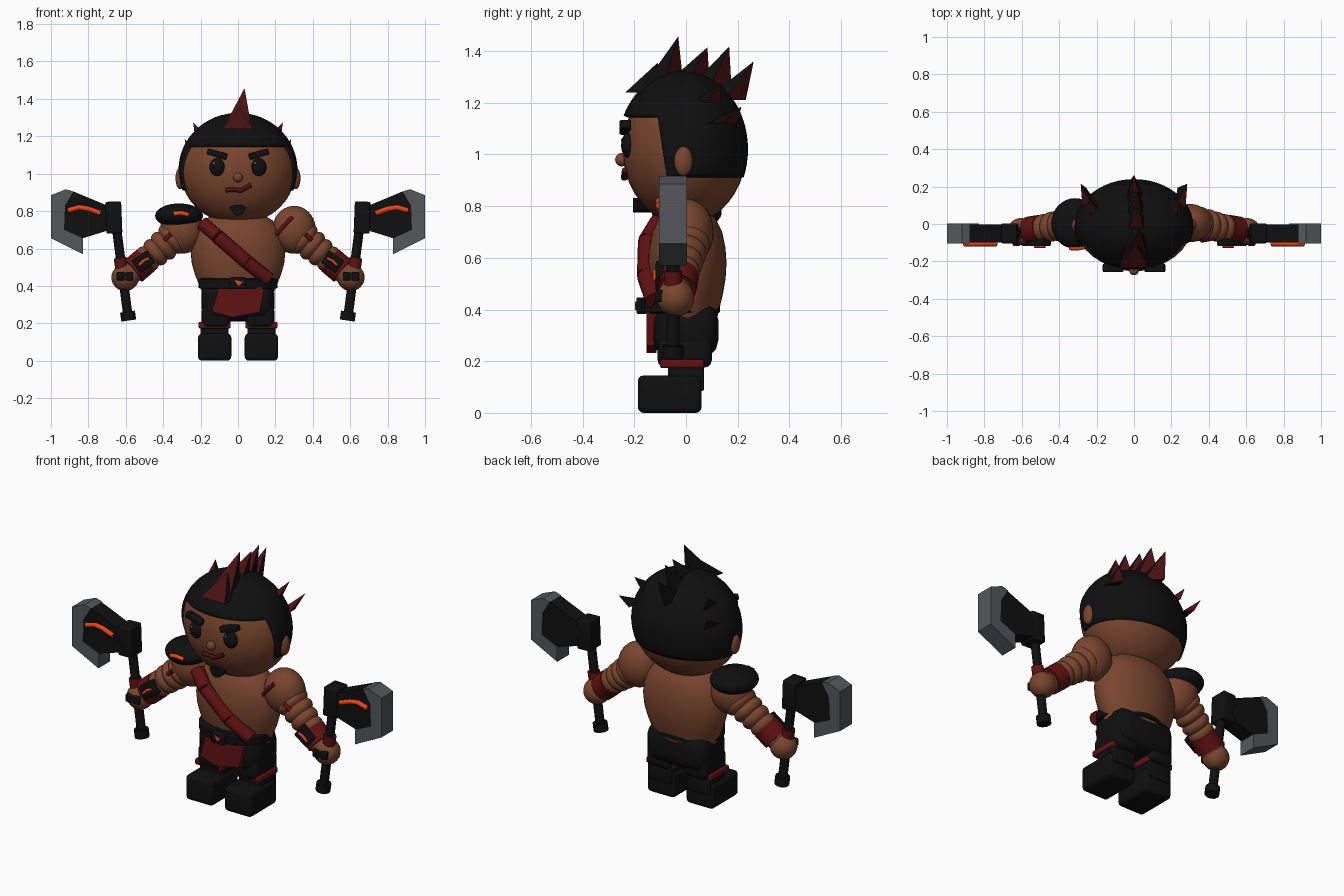
import bpy, bmesh, math
from mathutils import Vector, Matrix, Euler

cube = bpy.data.objects.get("Cube")
if cube:
    bpy.data.objects.remove(cube)


def material(name, *rgb):
    m = bpy.data.materials.new(name)
    m.use_nodes = True
    m.diffuse_color = (*rgb, 1)
    node = next(n for n in m.node_tree.nodes if n.type == 'BSDF_PRINCIPLED')
    node.inputs["Base Color"].default_value = (*rgb, 1)
    node.inputs["Roughness"].default_value = 0.8
    return m


SKIN = material("skin", .19, .06, .027)
BLACK = material("black", .005, .005, .005)
RED = material("strap_red", .115, .006, .006)
TIP = material("hair_tip_red", .065, .006, .006)
STEEL = material("steel", .09, .095, .105)
GLOW = material("glow_orange", .8, .06, .01)
made = []


def add(name, bm, *mats):
    bmesh.ops.recalc_face_normals(bm, faces=bm.faces)
    me = bpy.data.meshes.new(name)
    bm.to_mesh(me)
    bm.free()
    for m in mats:
        me.materials.append(m)
    ob = bpy.data.objects.new(name, me)
    bpy.context.collection.objects.link(ob)
    made.append(ob)
    return ob


def place(c, rot=(0, 0, 0), size=(1, 1, 1)):
    return Matrix.LocRotScale(Vector(c), Euler(rot), Vector(size))


def ball(name, c, r, mat, rot=(0, 0, 0)):
    bm = bmesh.new()
    bmesh.ops.create_uvsphere(bm, u_segments=32, v_segments=20, radius=1, matrix=place(c, rot, r))
    return add(name, bm, mat)


def box(name, c, size, mat, rot=(0, 0, 0), bevel=.008):
    bm = bmesh.new()
    bmesh.ops.create_cube(bm, size=1, matrix=place((0, 0, 0), size=size))
    bmesh.ops.bevel(bm, geom=bm.edges[:], offset=bevel, segments=3, profile=.5, affect='EDGES')
    bm.transform(place(c, rot))
    return add(name, bm, mat)


def rod(name, p, q, r, mat, sides=24):
    p, q = Vector(p), Vector(q)
    bm = bmesh.new()
    m = Matrix.Translation((p + q) / 2) @ (q - p).to_track_quat('Z', 'Y').to_matrix().to_4x4()
    bmesh.ops.create_cone(bm, cap_ends=True, segments=sides, radius1=r, radius2=r,
                          depth=(q - p).length, matrix=m)
    return add(name, bm, mat)


def plate(name, pts, y0, y1, mat, s=1):
    """Extrude an outline in x and z from y0 to y1."""
    bm = bmesh.new()
    f = bm.faces.new([bm.verts.new((s * x, y0, z)) for x, z in pts])
    ext = bmesh.ops.extrude_face_region(bm, geom=[f])["geom"]
    bmesh.ops.translate(bm, vec=(0, y1 - y0, 0), verts=[v for v in ext if isinstance(v, bmesh.types.BMVert)])
    return add(name, bm, mat)


def lathe(name, profile, ysquash, yc, mat, n=40):
    bm = bmesh.new()
    rings = [[bm.verts.new((r * math.cos(a), yc + ysquash * r * math.sin(a), z))
              for a in (math.tau * i / n for i in range(n))] for z, r in profile]
    for a, b in zip(rings, rings[1:]):
        for i in range(n):
            j = (i + 1) % n
            bm.faces.new((a[i], a[j], b[j], b[i]))
    bm.faces.new(rings[0])
    bm.faces.new(rings[-1])
    return add(name, bm, mat)


def stripe(name, pts, r, mat):
    cu = bpy.data.curves.new(name, 'CURVE')
    cu.dimensions = '3D'
    cu.bevel_depth, cu.bevel_resolution, cu.use_fill_caps = r, 2, True
    sp = cu.splines.new('POLY')
    sp.points.add(len(pts) - 1)
    for p, co in zip(sp.points, pts):
        p.co = (*co, 1)
    cu.materials.append(mat)
    bpy.context.collection.objects.link(bpy.data.objects.new(name, cu))


def spike(name, c, tip, w, d):
    """Swept-back hair spike: red front and rear facets, black flanks."""
    bm = bmesh.new()
    base = [bm.verts.new(Vector(c) + Vector(o)) for o in
            ((-w, -d, 0), (w, -d, 0), (w, d * .1, 0), (-w * .4, d * 1.3, 0))]
    top = bm.verts.new(tip)
    bm.faces.new(base).material_index = 0
    for i in range(4):
        bm.faces.new((base[i], base[(i + 1) % 4], top)).material_index = 1 - i % 2
    return add(name, bm, BLACK, TIP)


# Head and face
ball("head", (0, -.005, 1.02), (.31, .24, .29), SKIN)
ball("nose", (0, -.248, .98), (.026, .026, .026), SKIN)
stripe("mouth", [(-.065, -.233, .912), (-.02, -.24, .915), (.015, -.24, .91), (.07, -.236, .94)], .012, TIP)
plate("goatee", [(-.045, .82), (-.02, .832), (.02, .832), (.045, .82), (.025, .785), (0, .775), (-.025, .785)],
      -.205, -.13, BLACK)

# Hair cap: cut along the fringe, temples and nape
bm = bmesh.new()
bmesh.ops.create_uvsphere(bm, u_segments=48, v_segments=32, radius=1,
                          matrix=place((0, -.013, 1.02), size=(.318, .253, .305)))
temple = Vector((0, 1, .15)).normalized()
corner = Vector((0, -.11, 1.15))
for co, no in ((corner, (0, 0, 1)), ((0, 0, .91), (0, 0, 1)), (corner, temple)):
    bmesh.ops.bisect_plane(bm, geom=bm.verts[:] + bm.edges[:] + bm.faces[:], plane_co=co, plane_no=no)
gone = []
for f in bm.faces:
    m = f.calc_center_median()
    if m.z < .91 or (m.z < corner.z and (m - corner).dot(temple) < 0):
        gone.append(f)
bmesh.ops.delete(bm, geom=gone, context='FACES')
cap = add("hair_cap", bm, BLACK)
mod = cap.modifiers.new("thickness", 'SOLIDIFY')
mod.thickness, mod.offset = .03, -1

# Crest of spikes
crest = (((0, -.165, 1.24), (.01, -.11, 1.355), .08), ((0, -.1, 1.26), (.035, -.03, 1.457), .07),
         ((0, 0, 1.28), (.03, .083, 1.415), .06), ((0, .085, 1.26), (.02, .167, 1.418), .055),
         ((0, .14, 1.21), (0, .262, 1.36), .055))
for i, (c, tip, w) in enumerate(crest):
    spike(f"crest_spike_{i + 1}", c, tip, w, .07)

# Torso, sash, belt and loincloth
lathe("torso", [(.36, .19), (.41, .21), (.46, .23), (.52, .247), (.58, .253), (.64, .246), (.7, .225),
                (.75, .185), (.79, .12), (.81, .05)], .6, .005, SKIN)
sash = [(-.19, -.105, .735), (-.11, -.148, .665), (.045, -.152, .53), (.165, -.12, .435)]
for i in range(3):
    rod(f"sash_{i + 1}", sash[i], sash[i + 1], .038, RED, 12)
lathe("belt", [(.385, .2), (.39, .21), (.435, .212), (.442, .2)], .73, -.022, BLACK)
box("buckle", (0, -.172, .415), (.085, .04, .065), BLACK)
plate("buckle_mark", [(-.02, .432), (.025, .422), (.003, .398)], -.198, -.19, GLOW)
plate("loincloth", [(-.1, .395), (.11, .395), (.14, .385), (.115, .26), (.06, .25), (-.03, .232),
                    (-.115, .255), (-.14, .265)], -.153, -.115, RED)
box("hips", (0, 0, .32), (.39, .25, .22), BLACK, bevel=.07)

# Shoulder pad on the right
ball("shoulder_pad", (-.315, .003, .775), (.128, .135, .066), BLACK)
stripe("shoulder_pad_mark", [(-.345, -.128, .785), (-.305, -.13, .79), (-.265, -.123, .78)], .012, GLOW)

for s, side in ((1, "left"), (-1, "right")):
    # Face pairs
    ball(f"{side}_ear", (s * .31, -.01, .975), (.024, .036, .058), SKIN)
    ball(f"{side}_eye", (s * .11, -.225, 1.035), (.042, .026, .048), BLACK)
    ball(f"{side}_eye_glint", (s * .11 - .018, -.246, 1.055), (.008, .006, .008), STEEL)
    box(f"{side}_brow", (s * .112, -.235, 1.105), (.11, .045, .034), BLACK, (0, -s * .28, 0))
    spike(f"{side}_nape_spike", (s * .245, .13, 1.12), (s * .285, .215, 1.185), .03, .05)
    spike(f"{side}_temple_spike", (s * .2, .07, 1.2), (s * .24, .135, 1.275), .03, .05)

    # Legs and boots
    box(f"{side}_trouser_leg", (s * .117, -.005, .235), (.155, .21, .12), BLACK, bevel=.03)
    box(f"{side}_ankle_band", (s * .125, -.015, .19), (.172, .17, .034), RED)
    box(f"{side}_boot_shaft", (s * .125, 0, .14), (.15, .14, .11), BLACK)
    box(f"{side}_boot", (s * .125, -.063, .0725), (.178, .247, .145), BLACK, bevel=.022)

    # Arm with ribbed muscle segments
    ball(f"{side}_shoulder", (s * .3, .005, .7), (.116, .102, .128), SKIN)
    for i in range(4):
        r = .092 - i * .006
        ball(f"{side}_arm_rib_{i + 1}", (s * (.355 + i * .043), -.007 * i, .65 - i * .035),
             (.052, r, r), SKIN, (0, s * .69, 0))
    rod(f"{side}_forearm", (s * .4, -.01, .61), (s * .58, -.04, .46), .06, SKIN)
    rod(f"{side}_bracer", (s * .495, -.025, .535), (s * .56, -.035, .48), .075, RED)
    ball(f"{side}_hand", (s * .603, -.04, .445), (.074, .072, .072), SKIN)
    box(f"{side}_wrist_guard", (s * .505, -.095, .53), (.1, .045, .08), BLACK, (0, s * .62, 0))
    stripe(f"{side}_wrist_mark", [(s * .475, -.12, .548), (s * .505, -.12, .535), (s * .53, -.12, .51)],
           .008, GLOW)
    for k in (-1, 1):
        box(f"{side}_knuckle_{k + 2}", (s * .605 + k * .023, -.1, .452), (.042, .035, .046), BLACK)
    stripe(f"{side}_arm_scar", [(s * .36, -.088, .675), (s * .395, -.082, .645)], .012, RED)

    # Axe
    rod(f"{side}_axe_handle", (s * .59, -.05, .25), (s * .665, -.05, .83), .025, BLACK, 12)
    rod(f"{side}_axe_pommel", (s * .584, -.05, .215), (s * .591, -.05, .262), .04, BLACK, 12)
    rod(f"{side}_axe_collar", (s * .622, -.05, .49), (s * .631, -.05, .55), .034, RED, 12)
    box(f"{side}_axe_socket", (s * .664, -.05, .766), (.085, .106, .17), BLACK, (0, s * .04, 0))
    plate(f"{side}_axe_blade", [(.7, .83), (.88, .905), (.925, .83), (.93, .7), (.83, .655), (.7, .695)],
          -.098, -.002, BLACK, s)
    plate(f"{side}_axe_edge", [(.88, .905), (.92, .917), (1, .885), (1, .655), (.83, .57), (.83, .655),
                               (.93, .7), (.925, .83)], -.104, .004, STEEL, s)
    stripe(f"{side}_axe_glow", [(s * .91, -.105, .803), (s * .85, -.105, .82), (s * .8, -.105, .812),
                                (s * .735, -.105, .788)], .014, GLOW)

# War paint on the left shoulder
stripe("shoulder_scar", [(.205, -.056, .675), (.245, -.084, .72), (.29, -.083, .77)], .012, RED)

# Smooth shading that keeps hard edges
bpy.ops.object.select_all(action='DESELECT')
for ob in made:
    ob.select_set(True)
bpy.context.view_layer.objects.active = made[0]
bpy.ops.object.shade_smooth_by_angle(angle=math.radians(35))
